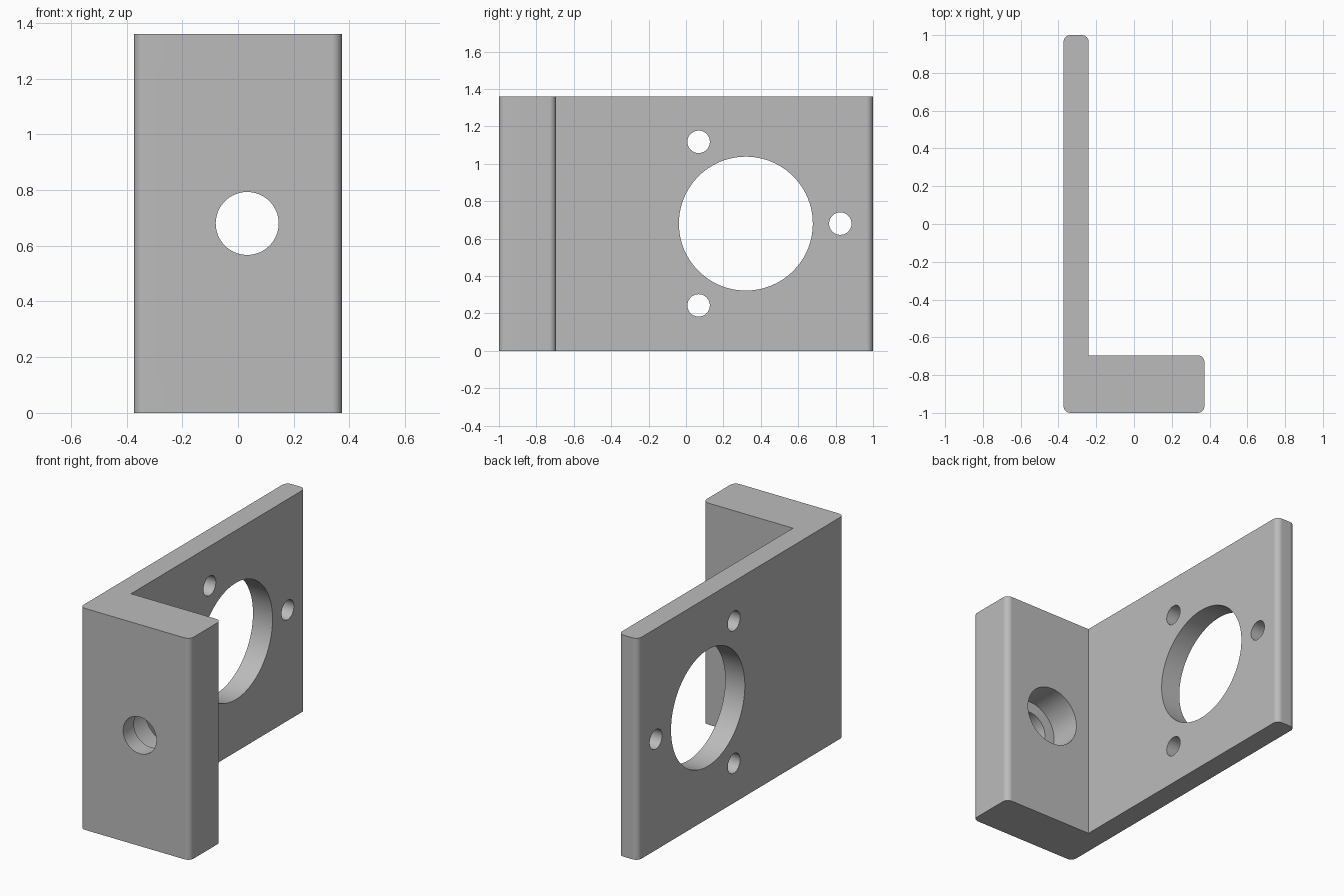
import bpy, bmesh
from math import sin, cos, pi, radians
from mathutils import Matrix, Vector

cube = bpy.data.objects.get("Cube")
if cube:
    bpy.data.objects.remove(cube, do_unlink=True)

HEIGHT = 1.36
MID = HEIGHT / 2
LEFT, RIGHT = -0.373, 0.373      # x limits
PLATE_IN = -0.24                 # inner face of the thin plate
BLOCK_IN = -0.695                # inner face of the thick flange
FILLET = 0.036

grey = bpy.data.materials.new("plain grey")
grey.use_nodes = True
grey.diffuse_color = (0.5, 0.5, 0.5, 1)
grey.node_tree.nodes["Principled BSDF"].inputs["Base Color"].default_value = (0.5, 0.5, 0.5, 1)


def make_object(name, bm):
    bmesh.ops.recalc_face_normals(bm, faces=bm.faces)
    mesh = bpy.data.meshes.new(name)
    bm.to_mesh(mesh)
    bm.free()
    mesh.materials.append(grey)
    obj = bpy.data.objects.new(name, mesh)
    bpy.context.collection.objects.link(obj)
    return obj


def activate(obj):
    bpy.ops.object.select_all(action='DESELECT')
    obj.select_set(True)
    bpy.context.view_layer.objects.active = obj


def drill(obj, start, end, radius, sides):
    """Cut a round hole between two points."""
    start, end = Vector(start), Vector(end)
    axis = end - start
    bm = bmesh.new()
    turn = axis.to_track_quat('Z', 'Y').to_matrix().to_4x4()
    bmesh.ops.create_cone(bm, cap_ends=True, segments=sides, radius1=radius,
                          radius2=radius, depth=axis.length,
                          matrix=Matrix.Translation((start + end) / 2) @ turn)
    cutter = make_object("hole_cutter", bm)
    cutter.hide_render = True
    mod = obj.modifiers.new("hole", 'BOOLEAN')
    mod.operation = 'DIFFERENCE'
    mod.solver = 'EXACT'
    mod.object = cutter
    activate(obj)
    bpy.ops.object.modifier_apply(modifier=mod.name)
    bpy.data.objects.remove(cutter, do_unlink=True)


# L-shaped profile, extruded upward
profile = [(LEFT, -1), (RIGHT, -1), (RIGHT, BLOCK_IN),
           (PLATE_IN, BLOCK_IN), (PLATE_IN, 1), (LEFT, 1)]
bm = bmesh.new()
base = bm.faces.new([bm.verts.new((x, y, 0)) for x, y in profile])
top = bmesh.ops.extrude_face_region(bm, geom=[base])["geom"]
bmesh.ops.translate(bm, vec=(0, 0, HEIGHT),
                    verts=[v for v in top if isinstance(v, bmesh.types.BMVert)])

# Round every upright edge except the inside corner
uprights = []
for e in bm.edges:
    a, b = (v.co for v in e.verts)
    inside = abs(a.x - PLATE_IN) < 0.001 and abs(a.y - BLOCK_IN) < 0.001
    if abs(a.z - b.z) > 0.1 and not inside:
        uprights.append(e)
bmesh.ops.bevel(bm, geom=uprights, offset=FILLET, offset_type='OFFSET',
                segments=6, profile=0.5, affect='EDGES')
bracket = make_object("angle_bracket", bm)

# Large opening with three screw holes around it
center_y = 0.32
x0, x1 = LEFT - 0.1, PLATE_IN + 0.1
drill(bracket, (x0, center_y, MID), (x1, center_y, MID), 0.358, 96)
for i in range(3):
    a = i * 2 * pi / 3
    y, z = center_y + 0.505 * cos(a), MID + 0.505 * sin(a)
    drill(bracket, (x0, y, z), (x1, y, z), 0.06, 40)

# Stepped hole through the thick flange, wide at the back
hole_x = 0.033
drill(bracket, (hole_x, -1.1, MID), (hole_x, BLOCK_IN + 0.1, MID), 0.113, 64)
drill(bracket, (hole_x, BLOCK_IN - 0.2, MID), (hole_x, BLOCK_IN + 0.1, MID), 0.182, 64)

# Smooth curves, crisp edges, clean flats
activate(bracket)
bpy.ops.object.shade_smooth_by_angle(angle=radians(30))
weighted = bracket.modifiers.new("clean_flats", 'WEIGHTED_NORMAL')
weighted.keep_sharp = True
